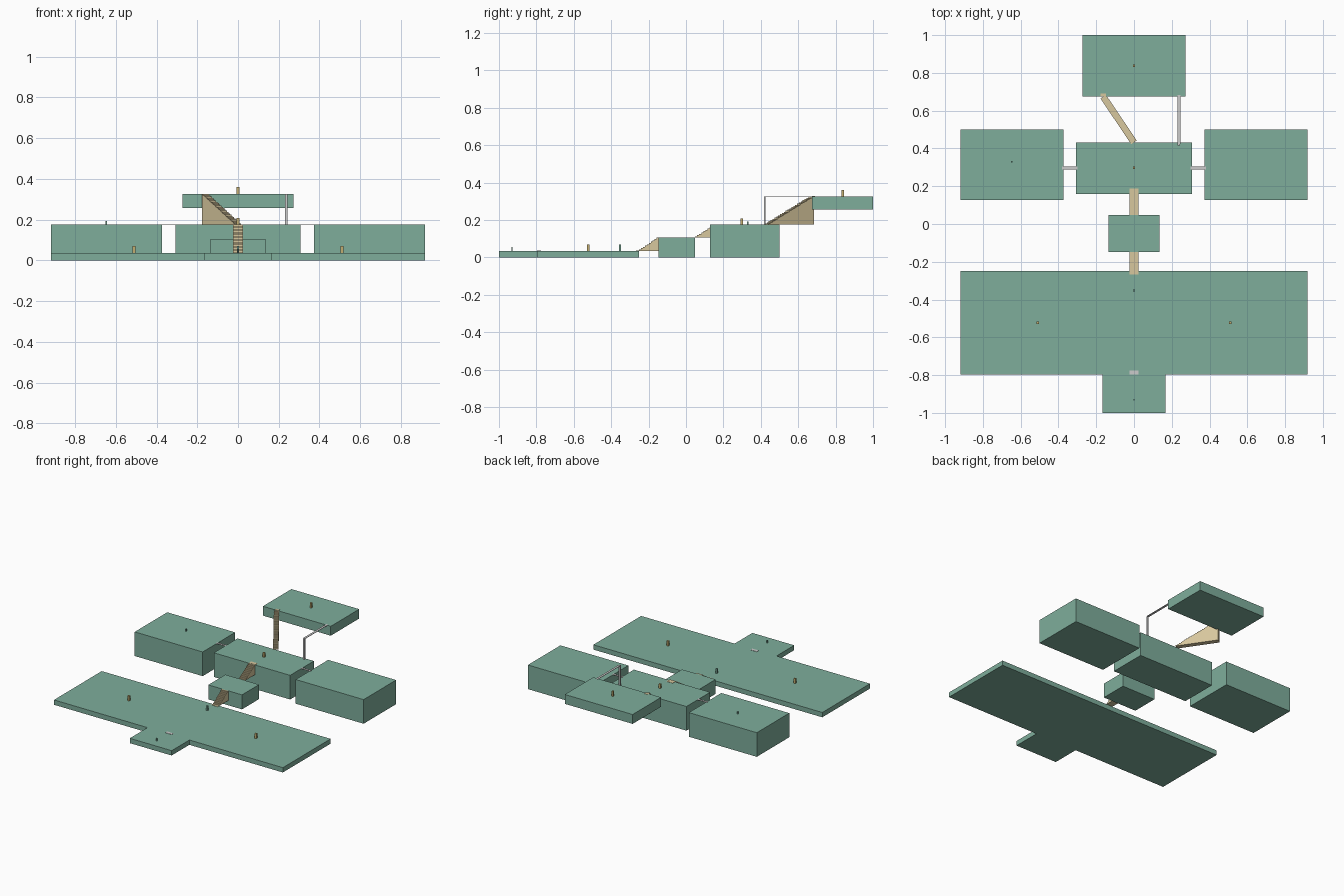
import bpy
from mathutils import Vector

if "Cube" in bpy.data.objects:
    bpy.data.objects.remove(bpy.data.objects["Cube"])


def material(name, rgb):
    m = bpy.data.materials.new(name)
    m.diffuse_color = (*rgb, 1)
    m.use_nodes = True
    m.node_tree.nodes["Principled BSDF"].inputs["Base Color"].default_value = m.diffuse_color
    return m


GREEN = material("terrace_green", (0.21, 0.42, 0.33))
TAN = material("stair_tan", (0.68, 0.57, 0.34))
GOLD = material("marker_gold", (0.55, 0.42, 0.16))
GREY = material("bridge_grey", (0.7, 0.7, 0.68))


def mesh_object(name, verts, faces, mat):
    me = bpy.data.meshes.new(name)
    me.from_pydata(verts, [], faces)
    me.materials.append(mat)
    ob = bpy.data.objects.new(name, me)
    bpy.context.collection.objects.link(ob)
    return ob


def box(name, x, y, z, mat):
    v = [(a, b, c) for c in z for a, b in ((x[0], y[0]), (x[1], y[0]), (x[1], y[1]), (x[0], y[1]))]
    f = [(3, 2, 1, 0), (4, 5, 6, 7), (0, 1, 5, 4), (1, 2, 6, 5), (2, 3, 7, 6), (3, 0, 4, 7)]
    return mesh_object(name, v, f, mat)


def stair(name, start, end, z0, z1, width, steps):
    """Solid stepped wedge with a flat underside, rising from start to end."""
    a, b = Vector(start), Vector(end)
    d = b - a
    side = Vector((-d.y, d.x)).normalized() * width / 2
    prof = [(0, z0)]
    for i in range(steps):
        h = z0 + (z1 - z0) * (i + 1) / steps
        prof += [(i / steps, h), ((i + 1) / steps, h)]
    prof.append((1, z0))
    n = len(prof)
    verts = []
    for s in (1, -1):
        for t, h in prof:
            p = a + d * t + side * s
            verts.append((p.x, p.y, h))
    faces = [tuple(range(n - 1, -1, -1)), tuple(range(n, 2 * n))]
    faces += [(i, (i + 1) % n, n + (i + 1) % n, n + i) for i in range(n)]
    return mesh_object(name, verts, faces, TAN)


LOW, MID, HIGH, TOP = 0.035, 0.105, 0.175, 0.325
THIN = 0.002

# Terraces
box("entry_terrace", (-0.168, 0.168), (-1.0, -0.797), (0, LOW), GREEN)
box("main_terrace", (-0.918, 0.918), (-0.797, -0.25), (0, LOW), GREEN)
box("middle_landing", (-0.135, 0.135), (-0.147, 0.048), (0, MID), GREEN)
box("centre_terrace", (-0.306, 0.306), (0.16, 0.432), (0, HIGH), GREEN)
for s, label in ((-1, "left"), (1, "right")):
    box(label + "_terrace", sorted((s * 0.373, s * 0.918)), (0.128, 0.5), (0, HIGH), GREEN)
    # Thin walkway to each side terrace
    box(label + "_walkway", sorted((s * 0.3, s * 0.38)), (0.288, 0.304), (HIGH - THIN, HIGH + 0.001), GREY)
box("upper_terrace", (-0.272, 0.272), (0.674, 1.0), (0.257, TOP), GREEN)

# Stairs with flat lips where they meet the terraces
stair("lower_stair", (0, -0.25), (0, -0.147), LOW, MID, 0.05, 10)
stair("centre_stair", (0, 0.048), (0, 0.16), MID, HIGH, 0.05, 10)
stair("upper_stair", (0, 0.432), (-0.163, 0.674), HIGH, TOP, 0.035, 24)
box("lower_stair_lip", (-0.025, 0.025), (-0.268, -0.25), (LOW, LOW + THIN), TAN)
box("centre_stair_lip", (-0.025, 0.025), (0.16, 0.188), (HIGH, HIGH + THIN), TAN)
box("upper_stair_lip", (-0.178, -0.148), (0.674, 0.69), (TOP, TOP + THIN), TAN)

# Threshold plate, lift post and its thin bridge
box("entry_threshold", (-0.025, 0.025), (-0.797, -0.775), (LOW, LOW + THIN), GREY)
box("lift_post", (0.231, 0.243), (0.416, 0.424), (HIGH, TOP), GREY)
box("lift_bridge", (0.229, 0.245), (0.424, 0.684), (TOP - THIN, TOP + 0.001), GREY)

# Marker pegs: x, y, base, height, width, material
pegs = [(-0.51, -0.522, LOW, 0.035, 0.014, GOLD), (0.51, -0.522, LOW, 0.035, 0.014, GOLD),
        (0, 0.297, HIGH, 0.032, 0.013, GOLD), (0, 0.838, TOP, 0.036, 0.013, GOLD),
        (0, -0.352, LOW, 0.035, 0.01, GREEN), (0, -0.93, LOW, 0.02, 0.007, GREEN),
        (-0.648, 0.33, HIGH, 0.018, 0.007, GREEN)]
for i, (x, y, z, h, w, mat) in enumerate(pegs):
    r = w / 2
    box(f"marker_peg_{i + 1}", (x - r, x + r), (y - r, y + r), (z, z + h), mat)
